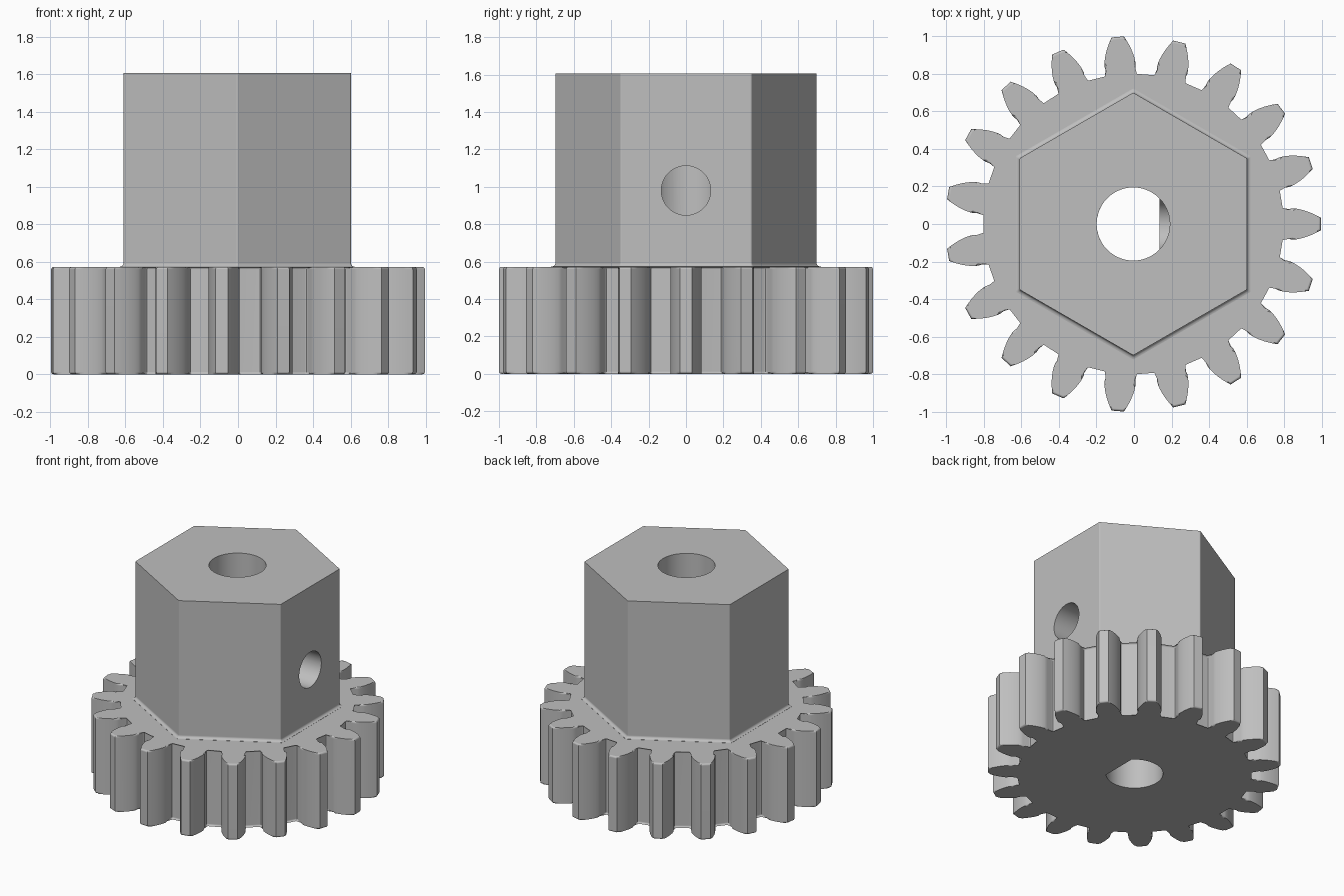
import bpy, bmesh, math
from mathutils import Vector, Matrix

cube = bpy.data.objects.get("Cube")
if cube:
    bpy.data.objects.remove(cube, do_unlink=True)

TEETH = 19
R_TIP, R_PITCH, R_ROOT = 1.001, 0.906, 0.788
R_BASE = R_PITCH * math.cos(math.radians(20))
GEAR_H, TOP = 0.572, 1.605
APOTHEM, BORE_R, FLAT_X = 0.606, 0.195, 0.14
SCREW_R, SCREW_Z = 0.132, 0.98
SHIFT = Vector((-0.004, 0, 0))


def polar(r, a):
    return (r * math.cos(a), r * math.sin(a))


def make_object(name, bm):
    bmesh.ops.recalc_face_normals(bm, faces=bm.faces)
    mesh = bpy.data.meshes.new(name)
    bm.to_mesh(mesh)
    bm.free()
    obj = bpy.data.objects.new(name, mesh)
    bpy.context.collection.objects.link(obj)
    return obj


def loft(rings):
    """Closed solid through (z, outline) rings of equal length."""
    bm = bmesh.new()
    loops = [[bm.verts.new((x, y, z)) for x, y in pts] for z, pts in rings]
    n = len(loops[0])
    for low, high in zip(loops, loops[1:]):
        for i in range(n):
            j = (i + 1) % n
            bm.faces.new((low[i], low[j], high[j], high[i]))
    bm.faces.new(loops[0][::-1])
    bm.faces.new(loops[-1])
    return bm


def combine(target, other, operation):
    mod = target.modifiers.new(operation.lower(), 'BOOLEAN')
    mod.operation, mod.solver, mod.object = operation, 'EXACT', other
    bpy.context.view_layer.objects.active = target
    bpy.ops.object.modifier_apply(modifier=mod.name)
    bpy.data.objects.remove(other, do_unlink=True)


# Toothed wheel: involute flanks with a small root fillet
def half_angle(r):
    phi = math.acos(min(1, R_BASE / r))
    inv = math.tan(phi) - phi
    inv_pitch = math.tan(math.radians(20)) - math.radians(20)
    return math.pi / (2 * TEETH) + inv_pitch - inv


steps = 7
flank = [(R_ROOT, 0.103), (R_ROOT + 0.004, 0.093), (R_ROOT + 0.016, 0.089)]
for k in range(steps + 1):
    r = R_BASE + (R_TIP - R_BASE) * k / steps
    flank.append((r, half_angle(r)))
outline = []
for t in range(TEETH):
    a = 2 * math.pi * t / TEETH
    outline += [polar(r, a - h) for r, h in flank]
    outline += [polar(r, a + h) for r, h in reversed(flank)]
bm = loft([(0, outline), (GEAR_H, outline)])
rims = [e for e in bm.edges if abs(e.verts[0].co.z - e.verts[1].co.z) < 1e-6]
bmesh.ops.bevel(bm, geom=rims, offset=0.013, segments=3, profile=0.5,
                affect='EDGES', clamp_overlap=False)
gear = make_object("hex_hub_gear", bm)


# Hexagonal hub: softened vertical corners and a flared foot
def hexagon(offset, soft=0.012, segs=4):
    pts = []
    centre = (APOTHEM + offset - soft) / math.cos(math.pi / 6)
    for k in range(6):
        a = math.pi / 6 + k * math.pi / 3
        c = Vector(polar(centre, a))
        for s in range(segs + 1):
            b = a + math.pi / 3 * (s / segs - 0.5)
            pts.append(tuple(c + Vector(polar(soft, b))))
    return pts


fillet = 0.02
rings = [(GEAR_H - 0.05, hexagon(fillet))]
for k in range(5):
    a = math.pi / 2 * k / 4
    rings.append((GEAR_H + 0.001 + fillet * (1 - math.cos(a)),
                  hexagon(fillet * (1 - math.sin(a)))))
rings.append((TOP, hexagon(0)))
combine(gear, make_object("hub", loft(rings)), 'UNION')

# Shaft bore: flat on one side up to the screw hole, round above it
circle = [polar(BORE_R, 2 * math.pi * (k + 0.5) / 64) for k in range(64)]
chord = math.acos(FLAT_X / BORE_R)
d_shape = [polar(BORE_R, chord + (2 * math.pi - 2 * chord) * k / 63) for k in range(64)]
for name, shape, low, high in (("round_bore", circle, SCREW_Z, TOP + 0.1),
                               ("flat_bore", d_shape, -0.1, SCREW_Z + 0.02)):
    combine(gear, make_object(name, loft([(low, shape), (high, shape)])), 'DIFFERENCE')

# Set screw hole through one flat of the hub
bm = loft([(z, [polar(SCREW_R, 2 * math.pi * k / 48) for k in range(48)]) for z in (0.02, 0.8)])
bm.transform(Matrix.Translation((0, 0, SCREW_Z)) @ Matrix.Rotation(math.pi / 2, 4, 'Y'))
combine(gear, make_object("screw_hole", bm), 'DIFFERENCE')

# Colour and shading
grey = bpy.data.materials.new("plain_grey")
grey.use_nodes = True
colour = (0.52, 0.52, 0.52, 1)
grey.diffuse_color = colour
grey.node_tree.nodes["Principled BSDF"].inputs["Base Color"].default_value = colour
gear.data.materials.clear()
gear.data.materials.append(grey)
gear.data.transform(Matrix.Translation(SHIFT))

bpy.ops.object.select_all(action='DESELECT')
gear.select_set(True)
bpy.context.view_layer.objects.active = gear
bpy.ops.object.shade_smooth_by_angle(angle=math.radians(35))
weighted = gear.modifiers.new("flat_face_normals", 'WEIGHTED_NORMAL')
weighted.keep_sharp = True
